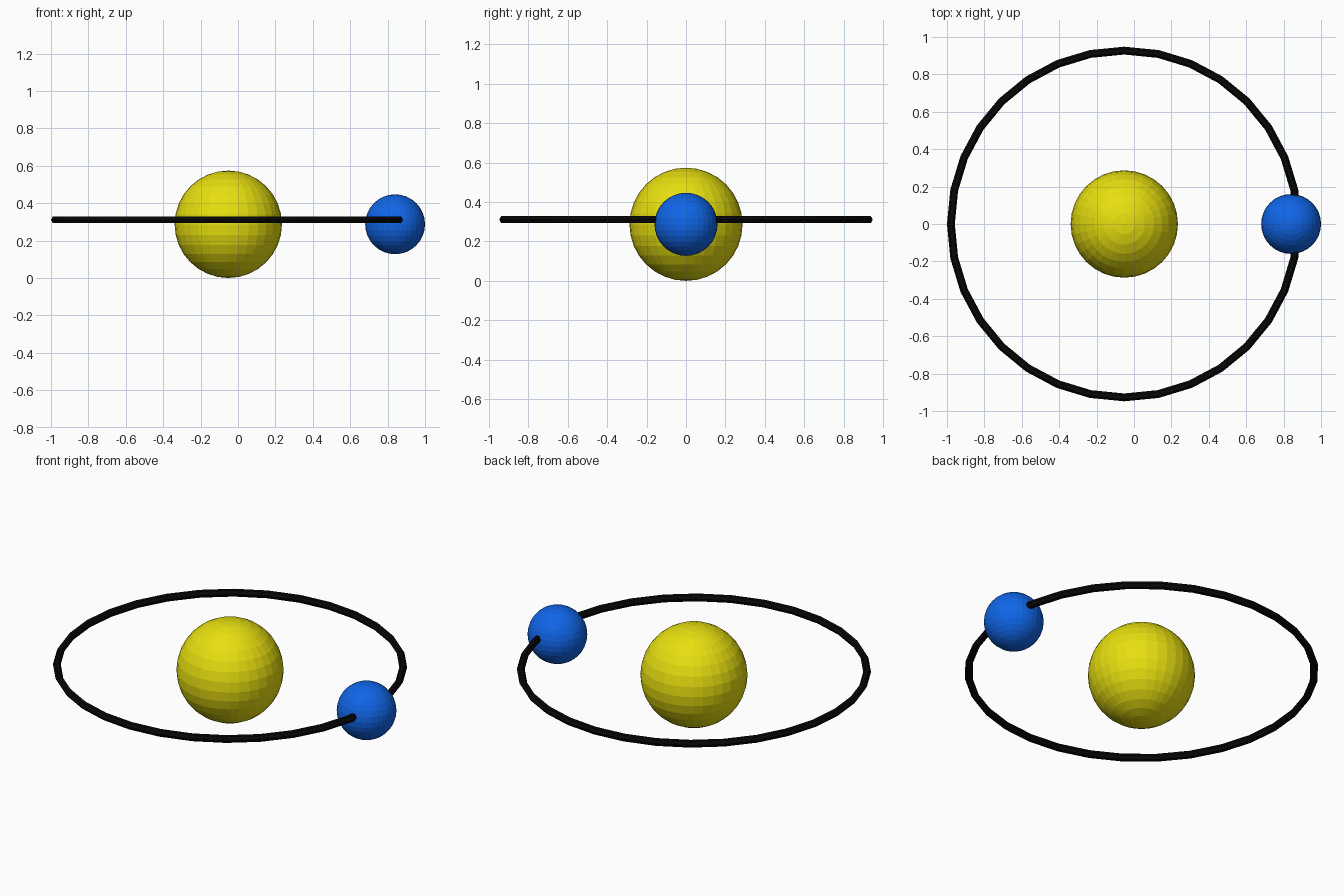
import bpy

if "Cube" in bpy.data.objects:
    bpy.data.objects.remove(bpy.data.objects["Cube"])

CX = -0.052   # centre of the orbit
CZ = 0.287    # height of both ball centres


def paint(name, color):
    """Name the active object and give it a plain coloured material."""
    ob = bpy.context.object
    ob.name = name
    mat = bpy.data.materials.new(name + "_color")
    mat.diffuse_color = (*color, 1)
    mat.use_nodes = True
    mat.node_tree.nodes["Principled BSDF"].inputs["Base Color"].default_value = mat.diffuse_color
    ob.data.materials.append(mat)


def ball(name, x, radius, color):
    bpy.ops.mesh.primitive_uv_sphere_add(
        segments=32, ring_count=16, radius=radius, location=(x, 0, CZ))
    paint(name, color)


# Central star and orbiting planet, flat shaded
ball("star", CX, 0.287, (0.8, 0.74, 0.005))
ball("planet", 0.84, 0.16, (0.005, 0.13, 0.8))

# Orbit path: thin faceted ring, slightly above the ball centres
bpy.ops.mesh.primitive_torus_add(
    major_segments=32, minor_segments=6,
    major_radius=0.927, minor_radius=0.021, location=(CX, 0, 0.311))
paint("orbit_ring", (0.002, 0.002, 0.002))
